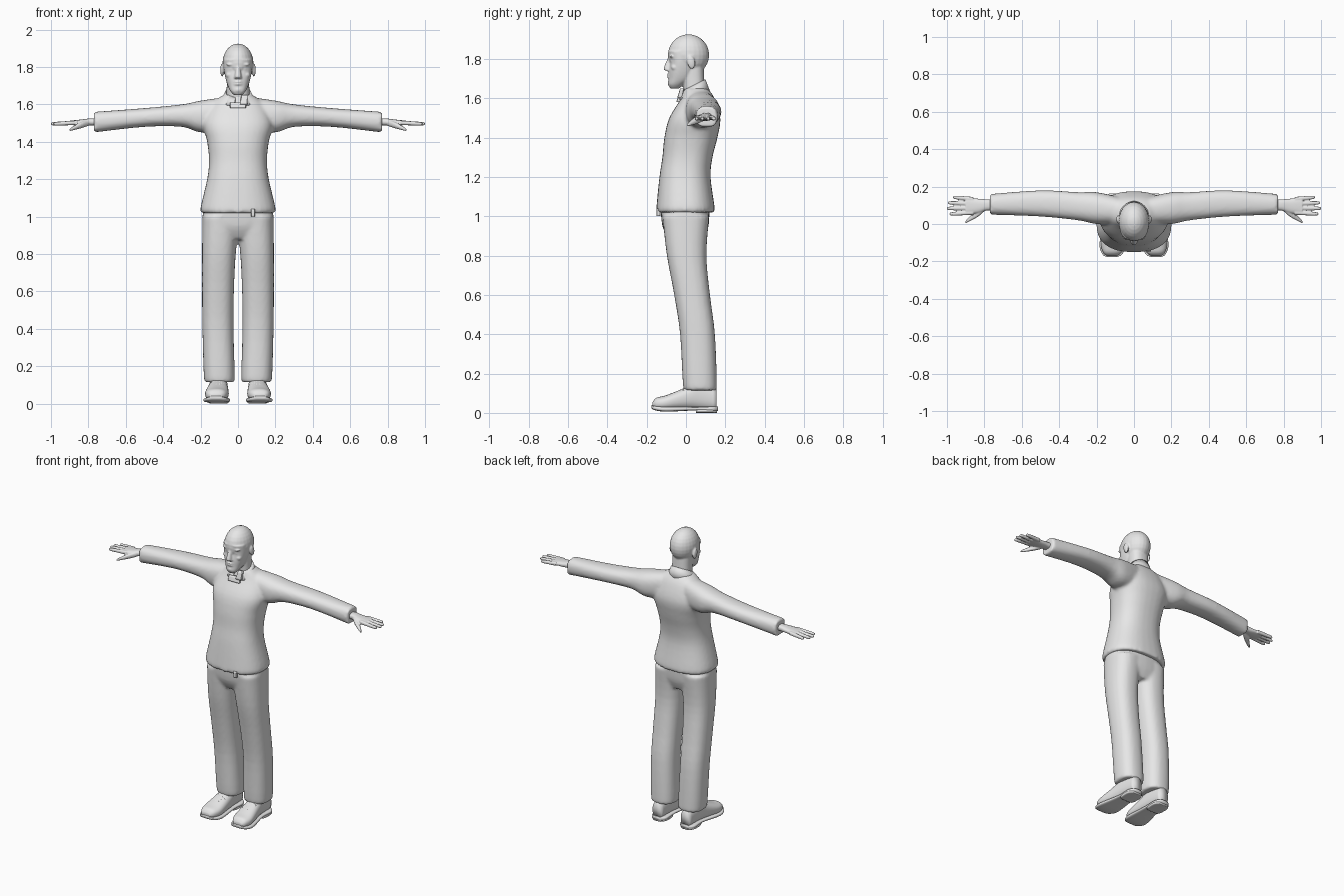
import bpy, bmesh, math
from mathutils import Vector, Matrix

cube = bpy.data.objects.get("Cube")
if cube:
    bpy.data.objects.remove(cube, do_unlink=True)

color = (.8, .8, .8, 1)
grey = bpy.data.materials.new("plain grey")
grey.use_nodes = True
grey.diffuse_color = color
grey.node_tree.nodes["Principled BSDF"].inputs["Base Color"].default_value = color
AXES = {"x": (0, 1, 2), "y": (1, 0, 2), "z": (2, 0, 1)}


def level(height, half_width, front, back, middle=0):
    """Horizontal section, for lofts going up."""
    return Vector((height, middle - half_width, middle + half_width, front, back))


def cuff(reach, middle, half_depth, bottom, top):
    """Section across an arm, for lofts going sideways."""
    return Vector((reach, middle - half_depth, middle + half_depth, bottom, top))


def slab(depth, middle, half_width, bottom, top):
    """Section across a shoe, for lofts going backward."""
    return Vector((depth, middle - half_width, middle + half_width, bottom, top))


def spline(before, start, end, after, t):
    curve = 2 * before - 5 * start + 4 * end - after + t * (3 * (start - end) + after - before)
    return start + t * (end - before + t * curve) / 2


def loft(bm, axis, rows, power=2.4, side=1, sides=32, steps=4):
    """Smooth surface through rounded sections, closed at both ends."""
    padded = [rows[0], *rows, rows[-1]]
    dense = [spline(*padded[i:i + 4], step / steps)
             for i in range(len(rows) - 1) for step in range(steps)]
    rings = []
    for at, u_min, u_max, v_min, v_max in dense + [rows[-1]]:
        ring = []
        for k in range(sides):
            angle = math.tau * k / sides
            u, v = (math.copysign(abs(part) ** (2 / power), part)
                    for part in (math.cos(angle), math.sin(angle)))
            co = Vector()
            values = (at, (u_min + u_max + u * (u_max - u_min)) / 2,
                      (v_min + v_max + v * (v_max - v_min)) / 2)
            for slot, value in zip(AXES[axis], values):
                co[slot] = value
            co.x *= side
            ring.append(bm.verts.new(co))
        rings.append(ring)
    for low, high in zip(rings, rings[1:]):
        for k in range(sides):
            bm.faces.new((low[k - 1], low[k], high[k], high[k - 1]))
    bm.faces.new(rings[0])
    bm.faces.new(rings[-1])


def blob(bm, center, radii, tilt=0):
    """Ellipsoid, tilted about the sideways axis."""
    matrix = Matrix.Translation(center) @ Matrix.Rotation(tilt, 4, "X") @ Matrix.Diagonal((*radii, 1))
    bmesh.ops.create_uvsphere(bm, u_segments=24, v_segments=14, radius=1, matrix=matrix)


def finish(name, bm, voxel=0, smooth=0, mirror=False):
    """Make the object; a voxel size fuses its pieces into one skin."""
    bmesh.ops.recalc_face_normals(bm, faces=bm.faces)
    mesh = bpy.data.meshes.new(name)
    bm.to_mesh(mesh)
    bm.free()
    obj = bpy.data.objects.new(name, mesh)
    bpy.context.collection.objects.link(obj)
    mesh.materials.append(grey)
    mesh.shade_smooth()
    if voxel:
        remesh = obj.modifiers.new("fuse", "REMESH")
        remesh.mode = "VOXEL"
        remesh.voxel_size = voxel
        remesh.use_smooth_shade = True
        soften = obj.modifiers.new("soften", "SMOOTH")
        soften.iterations = smooth
    if mirror:
        obj.modifiers.new("pair", "MIRROR")
    return obj


# Jacket: body and sleeves fused
bm = bmesh.new()
loft(bm, "z", [
    level(height=1.02, half_width=.195, front=-.15, back=.145),
    level(height=1.05, half_width=.2, front=-.15, back=.145),
    level(height=1.2, half_width=.165, front=-.135, back=.125),
    level(height=1.3, half_width=.155, front=-.12, back=.135),
    level(height=1.4, half_width=.165, front=-.11, back=.16),
    level(height=1.5, half_width=.185, front=-.085, back=.175),
    level(height=1.6, half_width=.14, front=-.025, back=.145),
    level(height=1.65, half_width=.08, front=-.01, back=.11)])
for side in (-1, 1):
    loft(bm, "x", [
        cuff(reach=.06, middle=.07, half_depth=.07, bottom=1.46, top=1.64),
        cuff(reach=.2, middle=.085, half_depth=.085, bottom=1.45, top=1.62),
        cuff(reach=.3, middle=.095, half_depth=.075, bottom=1.48, top=1.6),
        cuff(reach=.5, middle=.11, half_depth=.07, bottom=1.48, top=1.58),
        cuff(reach=.77, middle=.105, half_depth=.055, bottom=1.45, top=1.56)], side=side)
finish("jacket", bm, voxel=.01, smooth=5)

# Zip pull at the hem
bm = bmesh.new()
loft(bm, "z", [level(height=height, middle=.08, half_width=.01, front=-.15, back=-.13)
               for height in (1, 1.04)], power=4)
finish("hem_pull", bm)

# Standing collar, open at the front and higher at the back
bm = bmesh.new()
rows = []
for rise in (0, .5, 1):
    row = []
    for k in range(41):
        angle = .2 + (math.tau - .4) * k / 40
        radius = .09 - .025 * rise
        lift = (.02 + .01 * rise) * (1 - math.cos(angle))
        row.append(bm.verts.new((radius * math.sin(angle),
                                 .04 - (radius - .01) * math.cos(angle),
                                 1.59 + .045 * rise + lift)))
    rows.append(row)
for low, high in zip(rows, rows[1:]):
    for k in range(len(low) - 1):
        bm.faces.new((low[k], low[k + 1], high[k + 1], high[k]))
collar = finish("collar", bm)
cloth = collar.modifiers.new("cloth", "SOLIDIFY")
cloth.thickness = .008
cloth.offset = 0

# Collar flap: a folded band and one upright edge
bm = bmesh.new()
loft(bm, "z", [level(height=1.58, half_width=.042, front=-.05, back=-.03),
               level(height=1.61, half_width=.042, front=-.04, back=-.02)], power=6)
loft(bm, "z", [level(height=1.6, middle=.03, half_width=.02, front=-.045, back=-.02),
               level(height=1.65, middle=.035, half_width=.016, front=-.03, back=-.01)], power=6)
finish("collar_flap", bm)

# Trousers: hips and legs fused
bm = bmesh.new()
loft(bm, "z", [
    level(height=.88, half_width=.165, front=-.085, back=.09),
    level(height=.95, half_width=.19, front=-.12, back=.115),
    level(height=1.06, half_width=.185, front=-.13, back=.12)])
for side in (-1, 1):
    loft(bm, "z", [
        level(height=.115, middle=.1, half_width=.07, front=0, back=.15),
        level(height=.14, middle=.1, half_width=.082, front=-.015, back=.157),
        level(height=.4, middle=.107, half_width=.083, front=-.03, back=.147),
        level(height=.6, middle=.107, half_width=.085, front=-.06, back=.122),
        level(height=.8, middle=.102, half_width=.09, front=-.097, back=.104),
        level(height=1, middle=.09, half_width=.1, front=-.12, back=.118)], side=side)
finish("trousers", bm, voxel=.01, smooth=4)

# Head: skull, face, neck and features fused
bm = bmesh.new()
blob(bm, center=(0, .013, 1.82), radii=(.083, .105, .105))
loft(bm, "z", [
    level(height=1.65, half_width=.022, front=-.08, back=-.035),
    level(height=1.67, half_width=.04, front=-.09, back=-.01),
    level(height=1.7, half_width=.055, front=-.088, back=.03),
    level(height=1.74, half_width=.067, front=-.087, back=.05),
    level(height=1.79, half_width=.076, front=-.081, back=.06),
    level(height=1.84, half_width=.076, front=-.09, back=.07)])
loft(bm, "z", [
    level(height=1.56, half_width=.075, front=0, back=.105),
    level(height=1.64, half_width=.062, front=-.012, back=.096),
    level(height=1.76, half_width=.06, front=-.02, back=.09)])
loft(bm, "z", [
    level(height=1.74, half_width=.015, front=-.1, back=-.06),
    level(height=1.75, half_width=.018, front=-.114, back=-.06),
    level(height=1.81, half_width=.009, front=-.09, back=-.06)])
for lip in (1.708, 1.721):
    blob(bm, center=(0, -.083, lip), radii=(.024, .014, .006))
blob(bm, center=(0, -.08, 1.677), radii=(.02, .014, .015))
for side in (-1, 1):
    eye, brow, cheek, nostril = (Vector((side * x, y, z)) for x, y, z in (
        (.033, -.066, 1.79), (.036, -.071, 1.813), (.045, -.058, 1.757), (.012, -.09, 1.744)))
    blob(bm, center=eye, radii=(.015, .013, .009))
    blob(bm, center=brow, radii=(.027, .014, .007))
    blob(bm, center=cheek, radii=(.02, .018, .016))
    blob(bm, center=nostril, radii=(.009, .012, .008))
    blob(bm, center=(side * .085, .026, 1.783), radii=(.01, .02, .035), tilt=.2)
finish("head", bm, voxel=.005, smooth=3)

# Hands: palm, four fingers by rule, thumb
bm = bmesh.new()
loft(bm, "x", [
    cuff(reach=.74, middle=.102, half_depth=.03, bottom=1.487, top=1.525),
    cuff(reach=.79, middle=.102, half_depth=.03, bottom=1.487, top=1.525),
    cuff(reach=.83, middle=.097, half_depth=.038, bottom=1.485, top=1.52),
    cuff(reach=.9, middle=.096, half_depth=.045, bottom=1.49, top=1.513)])
for finger in range(4):
    length = .14 - .01 * (finger - 1.2) ** 2
    rows = []
    for part, radius in ((0, .012), (.5, .011), (.92, .009), (1, .005)):
        y = .061 + .024 * finger + .006 * part * (finger - 1.3)
        z = 1.502 - .006 * part
        rows.append(cuff(reach=.86 + length * part, middle=y, half_depth=radius,
                         bottom=z - radius, top=z + radius))
    loft(bm, "x", rows, sides=14)
loft(bm, "x", [
    cuff(reach=.8, middle=.084, half_depth=.016, bottom=1.485, top=1.515),
    cuff(reach=.84, middle=.055, half_depth=.02, bottom=1.472, top=1.505),
    cuff(reach=.9, middle=.011, half_depth=.007, bottom=1.457, top=1.471)], sides=16)
finish("hands", bm, voxel=.004, smooth=1, mirror=True)

# Shoe uppers
bm = bmesh.new()
loft(bm, "y", [
    slab(depth=-.17, middle=.118, half_width=.028, bottom=.03, top=.055),
    slab(depth=-.15, middle=.116, half_width=.05, bottom=.018, top=.077),
    slab(depth=-.1, middle=.113, half_width=.063, bottom=.014, top=.09),
    slab(depth=0, middle=.106, half_width=.053, bottom=.018, top=.13),
    slab(depth=.06, middle=.104, half_width=.046, bottom=.018, top=.16),
    slab(depth=.155, middle=.104, half_width=.034, bottom=.015, top=.12)])
finish("shoes", bm, mirror=True)

# Soles with a heel block
bm = bmesh.new()
loft(bm, "y", [
    slab(depth=-.176, middle=.118, half_width=.028, bottom=.025, top=.042),
    slab(depth=-.16, middle=.116, half_width=.054, bottom=.014, top=.036),
    slab(depth=-.1, middle=.113, half_width=.071, bottom=.006, top=.032),
    slab(depth=.04, middle=.104, half_width=.051, bottom=.012, top=.032),
    slab(depth=.13, middle=.104, half_width=.053, bottom=.008, top=.032),
    slab(depth=.162, middle=.104, half_width=.03, bottom=.01, top=.032)], power=3.5)
loft(bm, "y", [slab(depth=depth, middle=.104, half_width=width, bottom=0, top=.02)
               for depth, width in ((.05, .044), (.07, .052), (.13, .052), (.158, .03))], power=4)
finish("soles", bm, mirror=True)

# Laces crossing over the instep
bm = bmesh.new()
for cross in range(4):
    for skew in (-.01, .01):
        rows = []
        for across in (-1, -.5, 0, .5, 1):
            z = .098 + .008 * cross - .012 * across ** 2
            rows.append(cuff(reach=.108 + .038 * across, middle=-.065 + .02 * cross + skew * across,
                             half_depth=.004, bottom=z - .004, top=z + .005))
        loft(bm, "x", rows, sides=8, steps=2)
finish("laces", bm, mirror=True)
